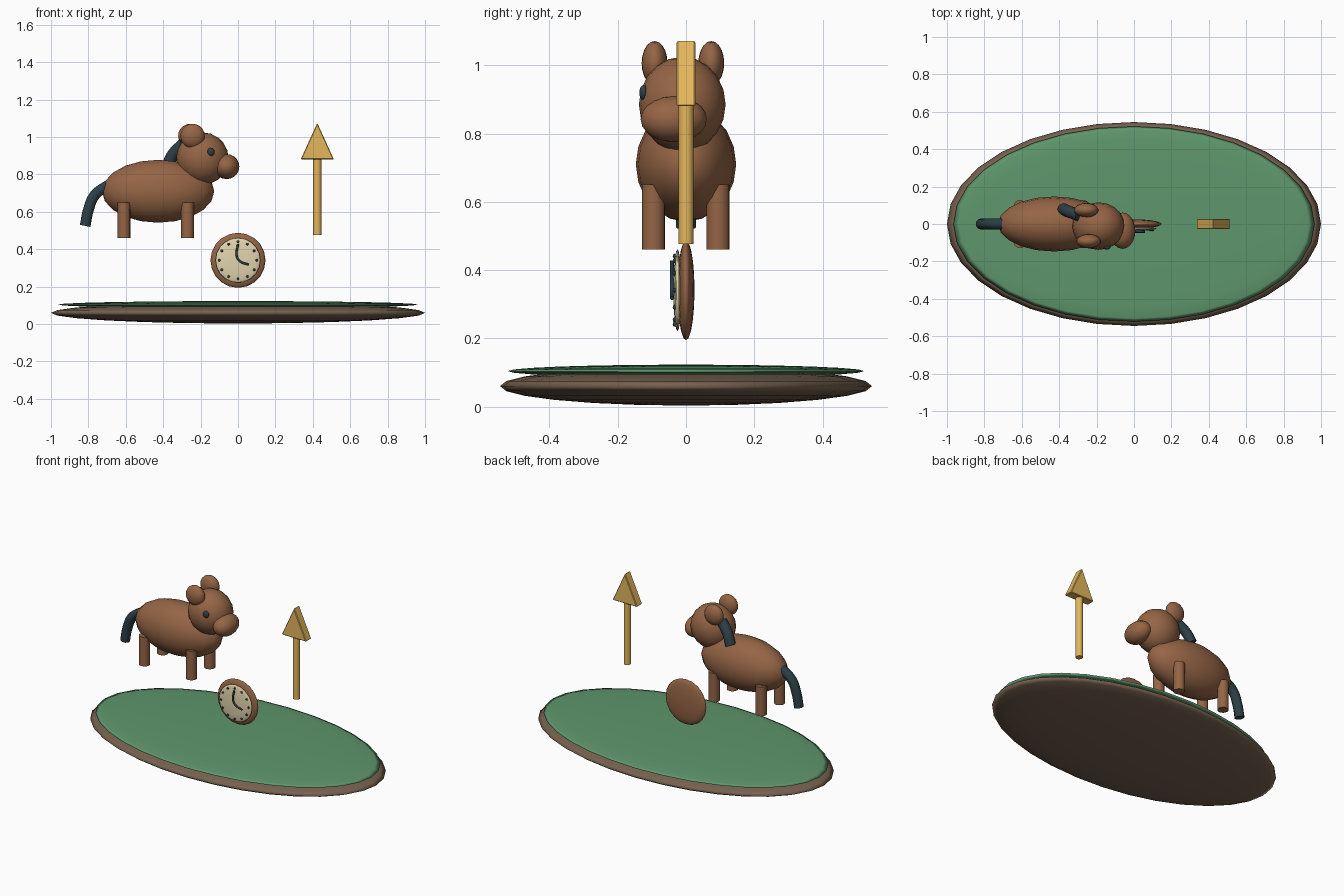
import bpy, bmesh, math
from mathutils import Vector

if "Cube" in bpy.data.objects:
    bpy.data.objects.remove(bpy.data.objects["Cube"])


def mat(name, rgb):
    m = bpy.data.materials.new(name)
    m.diffuse_color = (*rgb, 1)
    m.use_nodes = True
    m.node_tree.nodes["Principled BSDF"].inputs["Base Color"].default_value = m.diffuse_color
    return m


BROWN = mat("brown", (0.30, 0.13, 0.06))
BARK = mat("bark", (0.18, 0.12, 0.078))
GREEN = mat("green", (0.114, 0.31, 0.153))
DARK = mat("dark", (0.026, 0.05, 0.062))
GOLD = mat("gold", (0.77, 0.47, 0.107))
CREAM = mat("cream", (0.76, 0.66, 0.42))


def finish(name, material, angle=40):
    ob = bpy.context.object
    ob.name = name
    ob.data.materials.append(material)
    bpy.ops.object.shade_smooth_by_angle(angle=math.radians(angle))
    return ob


def ball(name, loc, size, material, seg=20, rings=10):
    bpy.ops.mesh.primitive_uv_sphere_add(segments=seg, ring_count=rings, radius=1, location=loc)
    bpy.context.object.scale = size
    bpy.ops.object.transform_apply(location=False, rotation=False)
    return finish(name, material, 180)


def rod(name, x, y, z0, z1, r, material):
    bpy.ops.mesh.primitive_cylinder_add(vertices=16, radius=r, depth=z1 - z0,
                                        location=(x, y, (z0 + z1) / 2))
    return finish(name, material)


def tube(name, points, r, material):
    cu = bpy.data.curves.new(name, 'CURVE')
    cu.dimensions = '3D'
    cu.bevel_depth, cu.bevel_resolution, cu.use_fill_caps = r, 3, True
    cu.resolution_u = 6
    sp = cu.splines.new('BEZIER')
    sp.bezier_points.add(len(points) - 1)
    for bp, p in zip(sp.bezier_points, points):
        bp.co = p
        bp.handle_left_type = bp.handle_right_type = 'AUTO'
    ob = bpy.data.objects.new(name, cu)
    bpy.context.collection.objects.link(ob)
    bpy.ops.object.select_all(action='DESELECT')
    bpy.context.view_layer.objects.active = ob
    ob.select_set(True)
    bpy.ops.object.convert(target='MESH')
    return finish(name, material, 60)


# Oval base and its green top
ball("base", (0, 0, 0.06), (1.0, 0.545, 0.057), BARK, 32, 12)
ball("grass_top", (0, 0, 0.104), (0.965, 0.522, 0.019), GREEN, 32, 12)

# Animal body and legs
ball("body", (-0.427, 0, 0.71), (0.3, 0.147, 0.168), BROWN)
for x, end in ((-0.61, "back"), (-0.27, "front")):
    for y, side in ((-0.095, "near"), (0.094, "far")):
        rod(f"{end}_leg_{side}", x, y, 0.46, 0.65, 0.034, BROWN)

# Head, turned slightly to the front
ball("head", (-0.19, -0.011, 0.885), (0.14, 0.127, 0.14), BROWN)
ball("muzzle", (-0.061, -0.036, 0.842), (0.068, 0.097, 0.067), BROWN)
ball("ear_near", (-0.243, -0.092, 1.006), (0.065, 0.038, 0.065), BROWN)
ball("ear_far", (-0.255, 0.074, 1.006), (0.065, 0.038, 0.065), BROWN)
ball("eye", (-0.145, -0.124, 0.92), (0.02, 0.013, 0.022), DARK, 16, 8)

# Mane and tail
tube("mane", [(-0.29, 0.045, 0.965), (-0.345, 0.065, 0.91), (-0.38, 0.08, 0.84)], 0.032, DARK)
tube("tail", [(-0.69, 0, 0.745), (-0.765, 0, 0.69), (-0.80, 0, 0.61), (-0.817, 0, 0.525)], 0.03, DARK)

# Clock
CZ = 0.341
ball("clock_case", (0, 0, CZ), (0.147, 0.025, 0.147), BROWN)
ball("clock_face", (0, -0.025, CZ), (0.12, 0.012, 0.12), CREAM)
for i in range(12):
    a = i * math.tau / 12
    ball(f"hour_dot_{i}", (0.1 * math.sin(a), -0.034, CZ + 0.1 * math.cos(a)),
         (0.007, 0.005, 0.007), DARK, 12, 6)
tube("clock_hands", [(0, -0.041, 0.428), (-0.006, -0.041, 0.36),
                     (0.012, -0.041, 0.335), (0.058, -0.041, 0.318)], 0.006, DARK)

# Arrow: shaft and triangular head
rod("arrow_shaft", 0.424, 0, 0.477, 0.89, 0.022, GOLD)
bm = bmesh.new()
tri = bm.faces.new([bm.verts.new(p) for p in
                    ((0.335, -0.028, 0.88), (0.513, -0.028, 0.88), (0.424, -0.028, 1.075))])
ext = bmesh.ops.extrude_face_region(bm, geom=[tri])
bmesh.ops.translate(bm, vec=Vector((0, 0.056, 0)),
                    verts=[v for v in ext["geom"] if isinstance(v, bmesh.types.BMVert)])
bmesh.ops.recalc_face_normals(bm, faces=bm.faces)
me = bpy.data.meshes.new("arrow_head")
bm.to_mesh(me)
bm.free()
head = bpy.data.objects.new("arrow_head", me)
head.data.materials.append(GOLD)
bpy.context.collection.objects.link(head)
bev = head.modifiers.new("bevel", 'BEVEL')
bev.width, bev.segments = 0.004, 1
